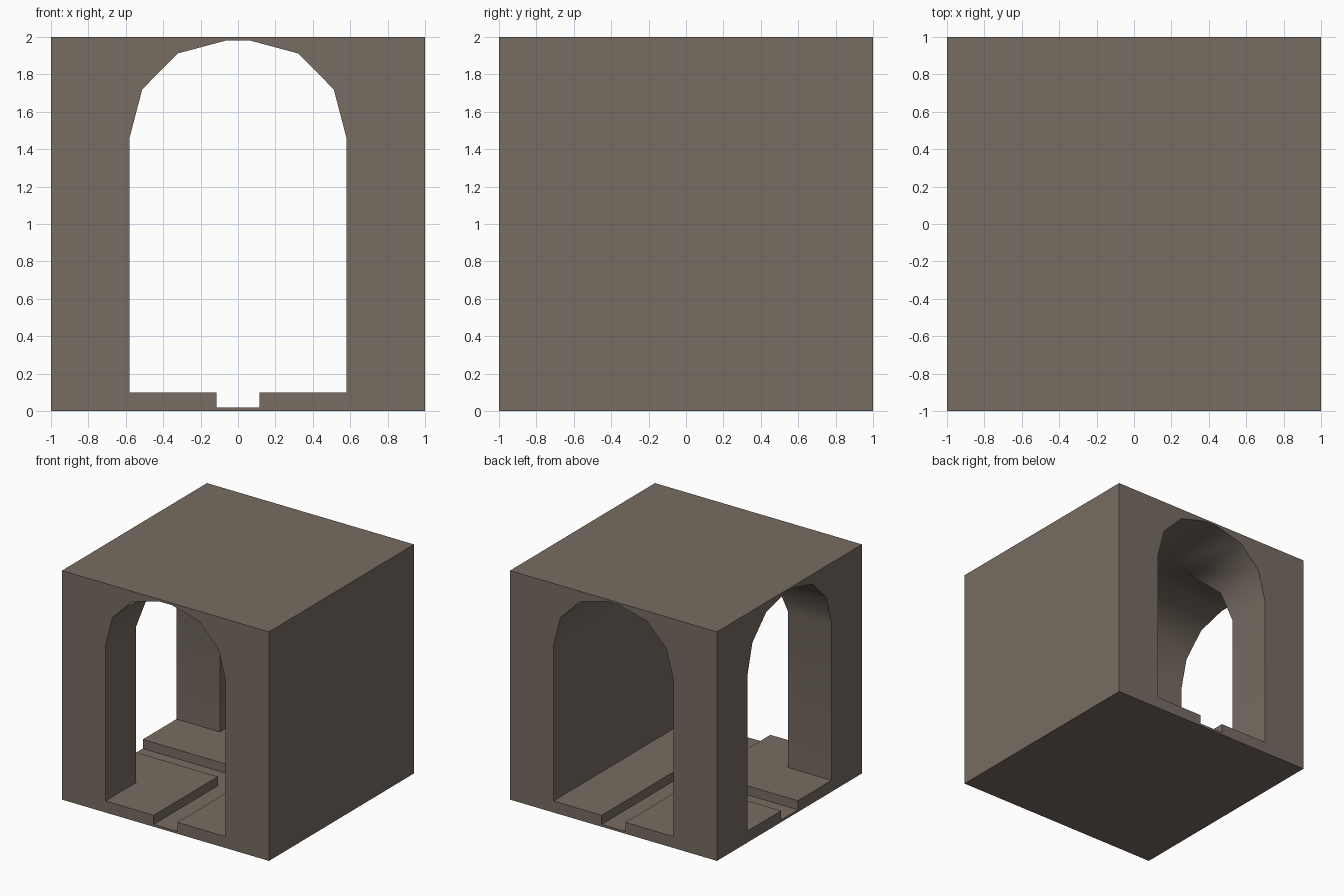
import bpy
import bmesh
import math

if "Cube" in bpy.data.objects:
    bpy.data.objects.remove(bpy.data.objects["Cube"])

# Half outline of the passage: gutter, walkway, wall and faceted vault (offset from centre, height)
PROFILE = [(0, 0.02), (0.115, 0.02), (0.115, 0.10), (0.58, 0.10), (0.58, 1.46),
           (0.512, 1.72), (0.322, 1.912), (0.06, 1.982), (0, 1.982)]

bm = bmesh.new()


def face(points, side):
    """Add a face, mirrored front to back by side."""
    bm.faces.new([bm.verts.new((x, y * side, z)) for x, y, z in points])


# Half of a portal wall around the passage
CAP = [(0, 0)] + PROFILE + [(0, 2), (1, 2), (1, 0)]

for s in (1, -1):
    # Through passage and the side passage, mitred where they cross
    for (a, za), (b, zb) in zip(PROFILE, PROFILE[1:]):
        face([(a, -1, za), (b, -1, zb), (b, 0, zb), (a, 0, za)], s)
        face([(-a, -1, za), (-b, -1, zb), (-b, -b, zb), (-a, -a, za)], s)
        face([(-1, -a, za), (-1, -b, zb), (-b, -b, zb), (-a, -a, za)], s)
    # Portal walls at front/back and on the left
    face([(u, -1, z) for u, z in CAP], s)
    face([(-u, -1, z) for u, z in CAP], s)
    face([(-1, -u, z) for u, z in CAP], s)
    # Roof, underside and solid right wall
    for z in (0, 2):
        face([(-1, -1, z), (0, -1, z), (1, -1, z), (1, 0, z), (-1, 0, z)], s)
    face([(1, -1, 0), (1, -1, 2), (1, 0, 2), (1, 0, 0)], s)

bmesh.ops.remove_doubles(bm, verts=bm.verts[:], dist=1e-4)
bmesh.ops.dissolve_degenerate(bm, edges=bm.edges[:], dist=1e-5)
bmesh.ops.recalc_face_normals(bm, faces=bm.faces[:])

mesh = bpy.data.meshes.new("tunnel_junction")
bm.to_mesh(mesh)
bm.free()

stone = bpy.data.materials.new("brown_stone")
stone.diffuse_color = (0.185, 0.15, 0.122, 1)
stone.use_nodes = True
stone.node_tree.nodes["Principled BSDF"].inputs["Base Color"].default_value = stone.diffuse_color
mesh.materials.append(stone)

junction = bpy.data.objects.new("tunnel_junction", mesh)
bpy.context.collection.objects.link(junction)

# Smooth vaults with sharp corners
bpy.context.view_layer.objects.active = junction
junction.select_set(True)
bpy.ops.object.shade_smooth_by_angle(angle=math.radians(35))
